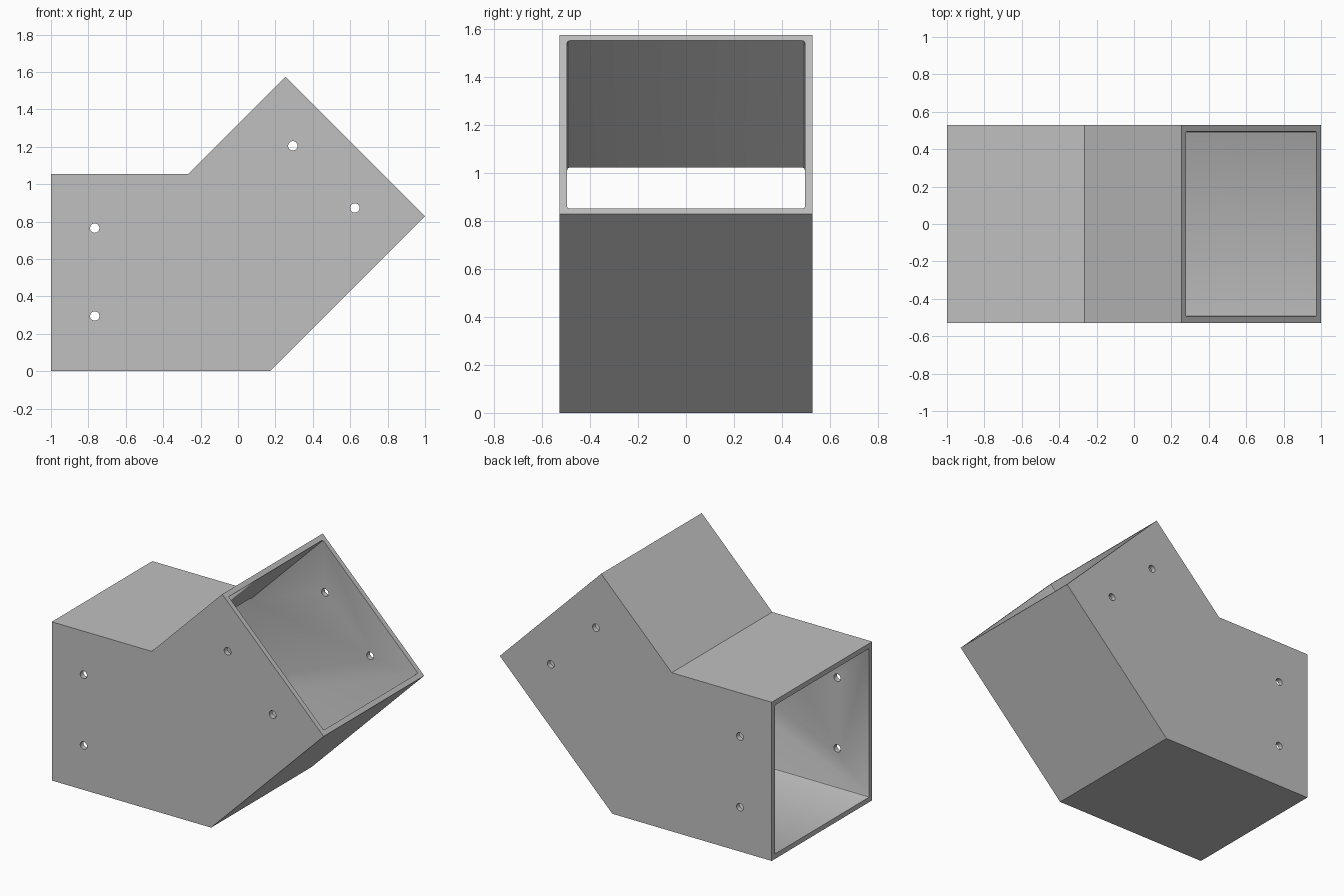
import bpy, bmesh
from math import radians, sqrt
from mathutils import Matrix, Vector

default = bpy.data.objects.get("Cube")
if default:
    bpy.data.objects.remove(default, do_unlink=True)

HALF_DEPTH = 0.528
WALL = 0.033
HOLE_RADIUS = 0.025

grey = bpy.data.materials.new("plain grey")
grey.use_nodes = True
grey.diffuse_color = (0.527, 0.527, 0.527, 1)
grey.node_tree.nodes["Principled BSDF"].inputs["Base Color"].default_value = grey.diffuse_color


def make_object(name, bm):
    bmesh.ops.recalc_face_normals(bm, faces=bm.faces)
    mesh = bpy.data.meshes.new(name)
    bm.to_mesh(mesh)
    bm.free()
    mesh.materials.append(grey)
    obj = bpy.data.objects.new(name, mesh)
    bpy.context.collection.objects.link(obj)
    return obj


def prism(profile, half_depth):
    """Extrude an x-z outline symmetrically along y."""
    bm = bmesh.new()
    face = bm.faces.new([bm.verts.new((x, -half_depth, z)) for x, z in profile])
    extruded = bmesh.ops.extrude_face_region(bm, geom=[face])["geom"]
    verts = [v for v in extruded if isinstance(v, bmesh.types.BMVert)]
    bmesh.ops.translate(bm, verts=verts, vec=(0, 2 * half_depth, 0))
    return bm


# Bent duct: level leg, then a leg rising at 45 degrees
outline = [(-1, 0), (0.172, 0), (1, 0.828), (0.254, 1.574), (-0.265, 1.055), (-1, 1.055)]
duct = make_object("bent_duct", prism(outline, HALF_DEPTH))

# Hollow passage, run past both open ends
low, high = WALL, 1.055 - WALL
shift = WALL * (sqrt(2) - 1)
low_bend = Vector((0.172 - shift, low))
high_bend = Vector((-0.265 + shift, high))
rise = Vector((1, 1)) / sqrt(2)
end_low = low_bend + rise * 1.5
end_high = high_bend + rise * (1.5 + (low_bend - high_bend).dot(rise))
bm = prism([(-1.3, low), low_bend, end_low, end_high, high_bend, (-1.3, high)],
           HALF_DEPTH - WALL)
# Slightly eased long corners
long_edges = [e for e in bm.edges
              if abs(e.verts[0].co.y - e.verts[1].co.y) < 0.001
              and abs(e.verts[0].co.x - e.verts[1].co.x) > 0.9 * 0.5
              and any(v.co.x in (low_bend.x, high_bend.x)
                      or min((v.co.xz - low_bend).length, (v.co.xz - high_bend).length) < 0.001
                      for v in e.verts)]
bmesh.ops.bevel(bm, geom=long_edges, offset=0.01, segments=2, profile=0.5, affect='EDGES')
passage = make_object("passage_cutter", bm)

# Screw holes through both side walls
bm = bmesh.new()
for x, z in [(-0.766, 0.765), (-0.766, 0.295), (0.293, 1.205), (0.625, 0.873)]:
    bmesh.ops.create_cone(bm, cap_ends=True, segments=32, radius1=HOLE_RADIUS,
                          radius2=HOLE_RADIUS, depth=2,
                          matrix=Matrix.Translation((x, 0, z)) @ Matrix.Rotation(radians(90), 4, 'X'))
holes = make_object("screw_hole_cutter", bm)

for cutter in (passage, holes):
    cut = duct.modifiers.new(cutter.name, 'BOOLEAN')
    cut.operation = 'DIFFERENCE'
    cut.solver = 'EXACT'
    cut.object = cutter

# Apply the cuts and discard the cutters
bpy.context.view_layer.objects.active = duct
duct.select_set(True)
for name in [m.name for m in duct.modifiers]:
    bpy.ops.object.modifier_apply(modifier=name)
for cutter in (passage, holes):
    bpy.data.objects.remove(cutter, do_unlink=True)
bpy.ops.object.shade_smooth_by_angle(angle=radians(30))
